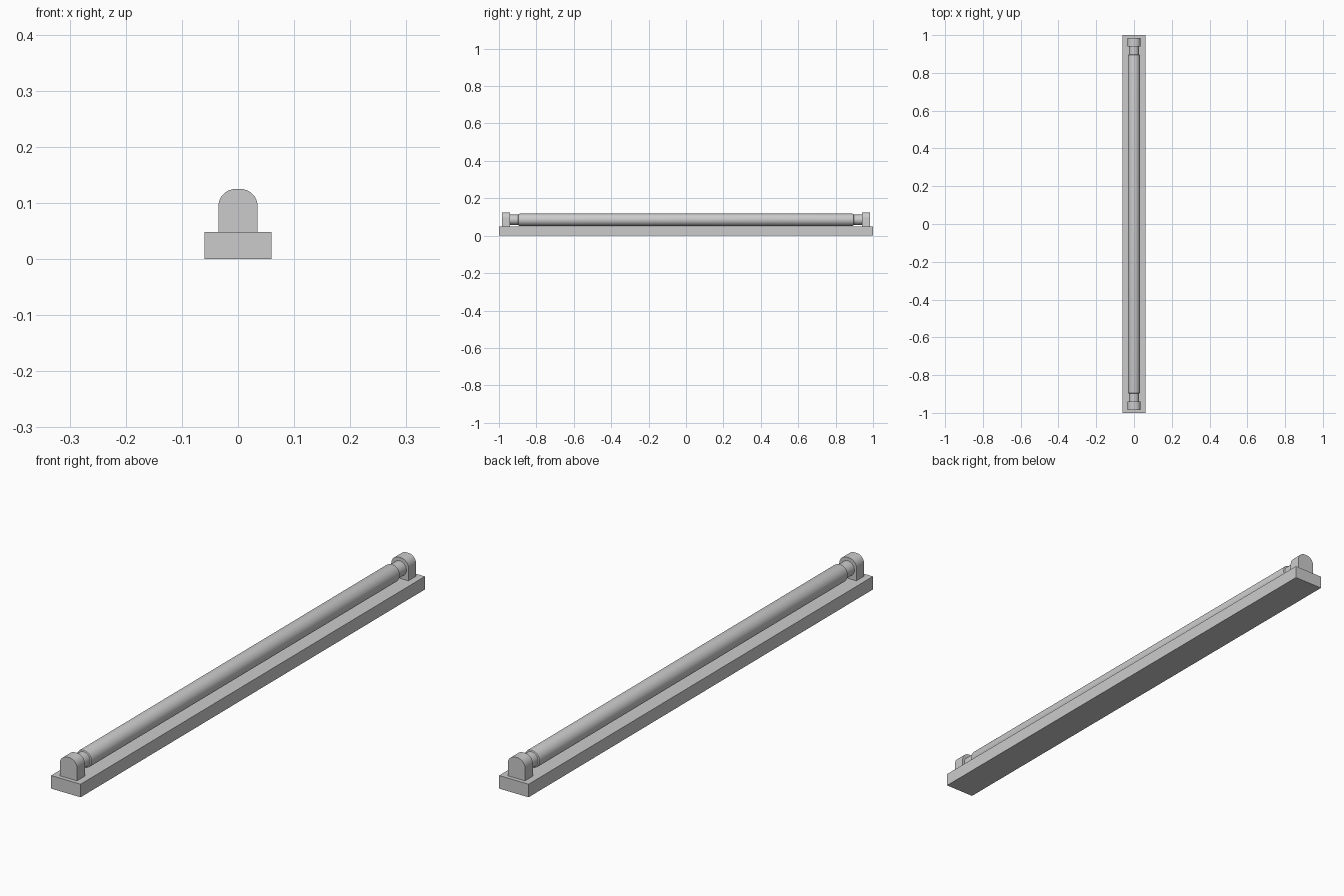
import bpy, bmesh, math

if "Cube" in bpy.data.objects:
    bpy.data.objects.remove(bpy.data.objects["Cube"])

TUBE_Z = 0.085


def finish(name, bm, smooth=True):
    bmesh.ops.remove_doubles(bm, verts=bm.verts, dist=1e-6)
    bmesh.ops.recalc_face_normals(bm, faces=bm.faces)
    me = bpy.data.meshes.new(name)
    bm.to_mesh(me)
    bm.free()
    ob = bpy.data.objects.new(name, me)
    bpy.context.collection.objects.link(ob)
    if smooth:
        bpy.ops.object.select_all(action='DESELECT')
        ob.select_set(True)
        bpy.context.view_layer.objects.active = ob
        bpy.ops.object.shade_smooth_by_angle(angle=math.radians(30))
    return ob


def box(name, size, center):
    bm = bmesh.new()
    bmesh.ops.create_cube(bm, size=1)
    bmesh.ops.scale(bm, vec=size, verts=bm.verts)
    bmesh.ops.translate(bm, vec=center, verts=bm.verts)
    return finish(name, bm, False)


def extrude_y(name, profile, y0, y1):
    bm = bmesh.new()
    face = bm.faces.new([bm.verts.new((x, y0, z)) for x, z in profile])
    geom = bmesh.ops.extrude_face_region(bm, geom=[face], use_keep_orig=True)['geom']
    moved = [g for g in geom if isinstance(g, bmesh.types.BMVert)]
    bmesh.ops.translate(bm, vec=(0, y1 - y0, 0), verts=moved)
    return finish(name, bm)


def lathe_y(name, profile, sides=32):
    # profile is a list of (radius, y), spun round the tube axis
    bm = bmesh.new()
    verts = [bm.verts.new((r, y, TUBE_Z)) for r, y in profile]
    edges = [bm.edges.new(p) for p in zip(verts, verts[1:])]
    bmesh.ops.spin(bm, geom=verts + edges, cent=(0, 0, TUBE_Z), axis=(0, 1, 0),
                   angle=math.tau, steps=sides, use_duplicate=False)
    return finish(name, bm)


# Mounting rail
box("base_rail", (0.12, 2.0, 0.048), (0, 0, 0.024))

# Arched end holders, with rounded shoulders and a nearly flat crown
R, W, TOP = 0.031, 0.035, 0.125
arch = [(-W, 0.048), (W, 0.048)]
for side, start in ((1, 0), (-1, 90)):
    for i in range(9):
        a = math.radians(start + i * 90 / 8)
        arch.append((side * (W - R) + R * math.cos(a), TOP - R + R * math.sin(a)))
for label, s in (("front", -1), ("back", 1)):
    extrude_y(label + "_holder", arch, s * 0.94, s * 0.985)
    # Narrow metal cap between tube and holder
    lathe_y(label + "_tube_cap", [(0, s * 0.89), (0.027, s * 0.89),
                                  (0.027, s * 0.945), (0, s * 0.945)])

# Light tube with softly rounded ends
half = [(0.0, 0.897), (0.028, 0.897), (0.0315, 0.895), (0.0325, 0.89)]
lathe_y("light_tube", [(r, -y) for r, y in half] + half[::-1])
